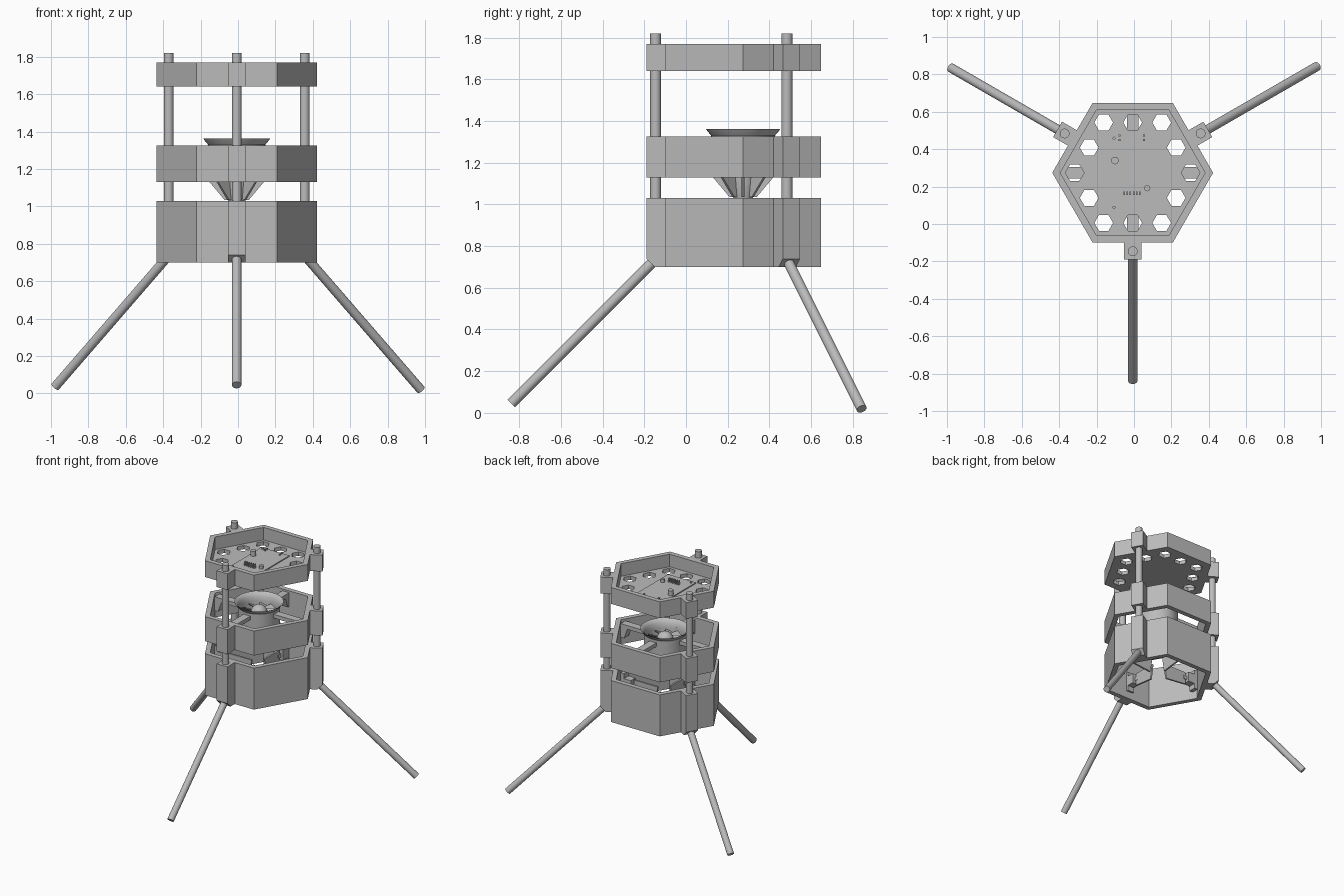
import bpy, bmesh
from math import sin, cos, pi, radians
from mathutils import Matrix, Vector

cube = bpy.data.objects.get("Cube")
if cube:
    bpy.data.objects.remove(cube)

grey = bpy.data.materials.new("plain grey")
grey.use_nodes = True
tone = (0.5, 0.5, 0.5, 1)
grey.diffuse_color = tone
grey.node_tree.nodes["Principled BSDF"].inputs["Base Color"].default_value = tone

CENTRE = Vector((-0.007, 0.274, 0))
LEG_ANGLES = {"front": -90, "left": 30, "right": 150}
R_OUT, R_IN = 0.43, 0.387
TIERS = {"lower": (0.70, 1.03), "middle": (1.13, 1.325), "top": (1.64, 1.77)}


def finish(name, bm, angle=0, smooth=False):
    """Turn a bmesh built round the tower axis into a placed object."""
    bmesh.ops.recalc_face_normals(bm, faces=bm.faces)
    bm.transform(Matrix.Translation(CENTRE) @ Matrix.Rotation(radians(angle), 4, 'Z'))
    mesh = bpy.data.meshes.new(name)
    bm.to_mesh(mesh)
    bm.free()
    mesh.materials.append(grey)
    ob = bpy.data.objects.new(name, mesh)
    bpy.context.collection.objects.link(ob)
    if smooth:
        bpy.ops.object.select_all(action='DESELECT')
        ob.select_set(True)
        bpy.context.view_layer.objects.active = ob
        bpy.ops.object.shade_smooth_by_angle(angle=radians(35))
    return ob


def ring(radius, z, n=6, x=0, y=0):
    return [(x + radius * cos(2 * pi * i / n), y + radius * sin(2 * pi * i / n), z) for i in range(n)]


def extrude(bm, points, offset):
    """Solid from a flat polygon pushed along offset."""
    a = [bm.verts.new(p) for p in points]
    b = [bm.verts.new(Vector(p) + Vector(offset)) for p in points]
    bm.faces.new(a)
    bm.faces.new(b)
    for i in range(len(a)):
        j = (i + 1) % len(a)
        bm.faces.new((a[i], a[j], b[j], b[i]))


def radial_plate(bm, profile, width):
    """Profile given as radius and height, thickened sideways."""
    extrude(bm, [(r, -width / 2, z) for r, z in profile], (0, width, 0))


def box(bm, x0, x1, y0, y1, z0, z1):
    extrude(bm, [(x0, y0, z0), (x1, y0, z0), (x1, y1, z0), (x0, y1, z0)], (0, 0, z1 - z0))


def lathe(bm, profile, n=48, closed=True):
    """Revolve a radius and height profile about the tower axis."""
    loops = [[bm.verts.new(p) for p in ring(max(r, 0.0005), z, n)] for r, z in profile]
    pairs = list(zip(loops, loops[1:] + loops[:1]))
    for a, b in pairs if closed else pairs[:-1]:
        for i in range(n):
            j = (i + 1) % n
            bm.faces.new((a[i], a[j], b[j], b[i]))


def rod(name, start, end, radius, angle):
    bm = bmesh.new()
    start, end = Vector(start), Vector(end)
    axis = end - start
    place = Matrix.Translation((start + end) / 2) @ axis.to_track_quat('Z', 'Y').to_matrix().to_4x4()
    bmesh.ops.create_cone(bm, cap_ends=True, segments=24, radius1=radius, radius2=radius,
                          depth=axis.length, matrix=place)
    finish(name, bm, angle, True)


# Hexagonal walls of the three tiers, with a clamp block on each rod
for tier, (z0, z1) in TIERS.items():
    bm = bmesh.new()
    lathe(bm, [(R_OUT, z0), (R_OUT, z1), (R_IN, z1), (R_IN, z0)], n=6)
    finish(tier + "_hex_wall", bm)
    for side, angle in LEG_ANGLES.items():
        bm = bmesh.new()
        profile = [(0.365, z0), (0.464, z0), (0.464, z1), (0.365, z1)]
        if tier == "lower":
            profile[1:2] = [(0.425, z0), (0.464, z0 + 0.039)]
        radial_plate(bm, profile, 0.095)
        finish(f"{tier}_{side}_clamp", bm, angle)

# Upright rods and splayed legs
for side, angle in LEG_ANGLES.items():
    rod(side + "_upright_rod", (0.42, 0, 0.72), (0.42, 0, 1.82), 0.026, angle)
    reach = {"front": 1.112, "left": 1.138, "right": 1.121}[side]
    rod(side + "_leg", (0.42, 0, 0.737), (reach, 0, 1.157 - reach), 0.025, angle)

# Top tray floor with a ring of hexagonal holes
bm = bmesh.new()
extrude(bm, ring(R_IN + 0.005, 1.64), (0, 0, 0.03))
floor = finish("top_tray_floor", bm)
bm = bmesh.new()
corners = [Vector(p) for p in ring(0.31, 1.6)]
for i, corner in enumerate(corners):
    for p in (corner, (corner + corners[i - 1]) / 2):
        extrude(bm, ring(0.05, 1.6, 6, p.x, p.y), (0, 0, 0.1))
cutter = finish("hole_cutter", bm)
cutter.hide_render = True
cut = floor.modifiers.new("holes", 'BOOLEAN')
cut.operation, cut.solver, cut.object = 'DIFFERENCE', 'EXACT', cutter
bpy.context.view_layer.objects.active = floor
bpy.ops.object.modifier_apply(modifier=cut.name)
bpy.data.objects.remove(cutter)

# Circuit board with its chips, pins and posts
bm = bmesh.new()
box(bm, -0.125, 0.12, -0.21, 0.21, 1.668, 1.678)
finish("circuit_board", bm)
bm = bmesh.new()
for i in range(6):
    x = -0.05 + i * 0.017
    box(bm, x, x + 0.008, -0.118, -0.1, 1.677, 1.71)
for x in (-0.07, 0.06):
    for y in (0.175, 0.2):
        box(bm, x - 0.005, x + 0.005, y - 0.005, y + 0.005, 1.677, 1.69)
finish("board_pins", bm)
bm = bmesh.new()
for x, y, r, h in ((-0.095, 0.065, 0.02, 0.04), (0.078, -0.083, 0.016, 0.025),
                   (-0.1, 0.185, 0.008, 0.012), (-0.1, -0.185, 0.008, 0.012)):
    extrude(bm, ring(r, 1.677, 20, x, y), (0, 0, h))
finish("board_posts", bm, 0, True)

# Ducted fan: flared duct, domed hub, twisted blades
bm = bmesh.new()
lathe(bm, [(0.178, 1.362), (0.17, 1.35), (0.153, 1.33), (0.15, 1.13), (0.14, 1.13),
           (0.14, 1.30), (0.148, 1.335), (0.162, 1.354)])
finish("fan_duct", bm, 0, True)
bm = bmesh.new()
dome = [(0.06 * cos(a * pi / 12), 1.275 + 0.06 * sin(a * pi / 12)) for a in range(7)]
lathe(bm, [(0, 1.0), (0.035, 1.0), (0.05, 1.04), (0.06, 1.13)] + dome, closed=False)
finish("fan_hub", bm, 0, True)
bm = bmesh.new()
for i in range(10):
    inner = [(0.05, -0.02, 1.25), (0.05, 0.02, 1.29)]
    outer = [(0.138, 0.035, 1.285), (0.138, -0.035, 1.255)]
    turn = Matrix.Rotation(i * pi / 5, 3, 'Z')
    extrude(bm, [turn @ Vector(p) for p in inner + outer], (0, 0, 0.006))
finish("fan_blades", bm)

# Tapered fins under the duct
bm = bmesh.new()
for i in range(8):
    part = bmesh.new()
    radial_plate(part, [(0.03, 1.17), (0.145, 1.17), (0.145, 1.13), (0.065, 1.035), (0.03, 1.035)], 0.014)
    part.transform(Matrix.Rotation(i * pi / 4, 4, 'Z'))
    temp = bpy.data.meshes.new("temp")
    part.to_mesh(temp)
    part.free()
    bm.from_mesh(temp)
    bpy.data.meshes.remove(temp)
finish("duct_fins", bm)

# Four fan arms, and a servo with its steering vane below each
for angle, wall in ((0, 0.37), (90, 0.35), (180, 0.37), (270, 0.35)):
    bm = bmesh.new()
    radial_plate(bm, [(0.142, 1.31), (wall, 1.31), (wall, 1.20), (wall - 0.03, 1.20),
                      (wall - 0.06, 1.28), (0.142, 1.28)], 0.06)
    finish(f"fan_arm_{angle}", bm, angle)
    bm = bmesh.new()
    box(bm, wall - 0.09, wall, -0.03, 0.03, 0.80, 0.88)
    box(bm, wall - 0.03, wall, -0.03, 0.03, 0.76, 0.92)
    finish(f"vane_servo_{angle}", bm, angle)
    bm = bmesh.new()
    radial_plate(bm, [(0.06, 0.88), (wall - 0.1, 0.88), (wall - 0.1, 0.78), (0.08, 0.76)], 0.014)
    box(bm, wall - 0.12, wall - 0.08, -0.01, 0.01, 0.82, 0.85)
    finish(f"steering_vane_{angle}", bm, angle)
